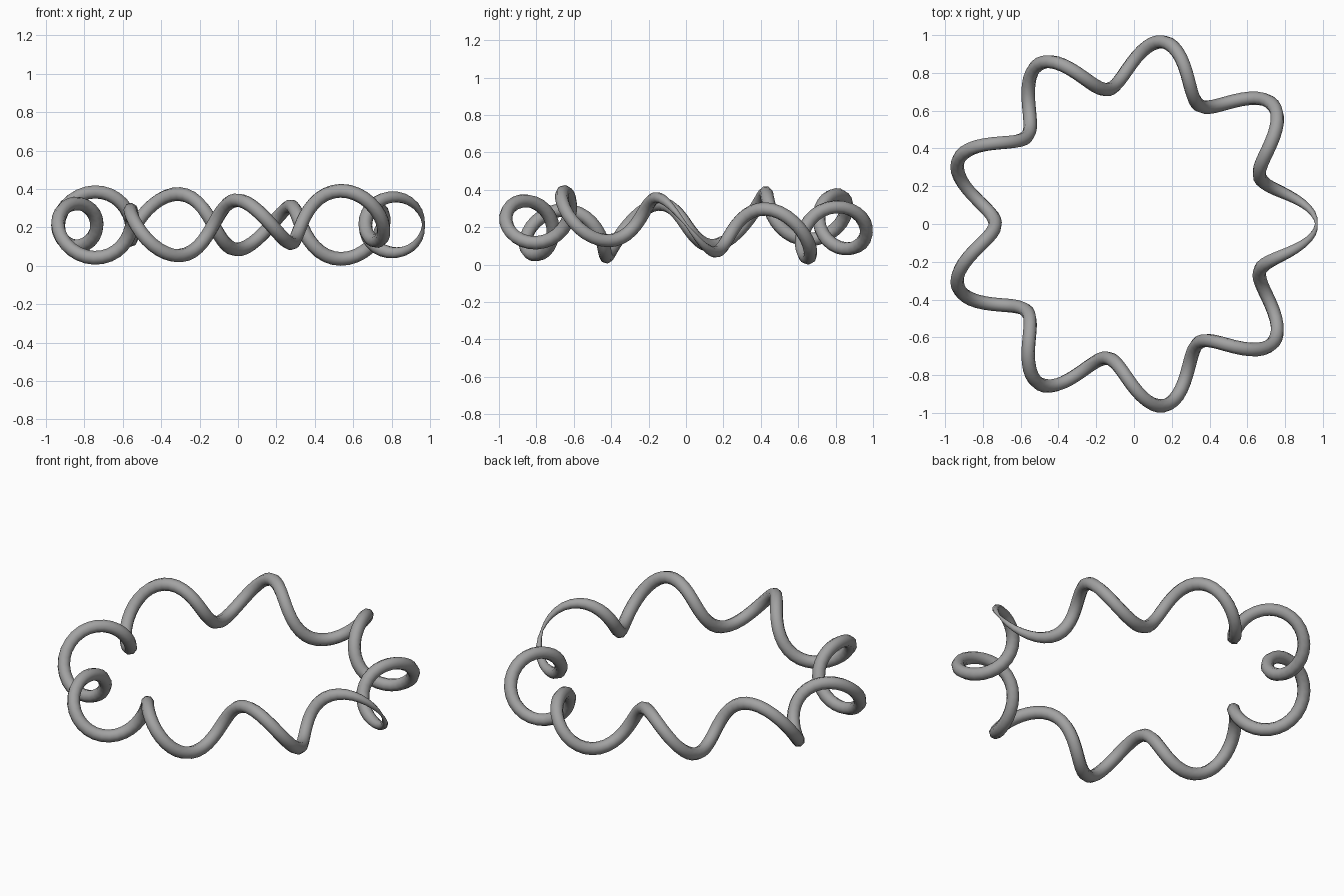
import bpy, math
from mathutils import Vector

if "Cube" in bpy.data.objects:
    bpy.data.objects.remove(bpy.data.objects["Cube"])

STEPS = 216          # points along the ring
COILS = 9            # turns of the coil around the ring
RING_R, COIL_R, SWAY, TUBE_R = 0.85, 0.128, 0.05, 0.036


def path_point(t):
    """Coil wound round a ring, with a gentle up and down sway."""
    r = RING_R + COIL_R * math.cos(COILS * t)
    z = -COIL_R * math.sin(COILS * t) - SWAY * math.sin(2 * t)
    return r * math.cos(t), r * math.sin(t), z


def thickness(t):
    """Full tube, pinched thin where the two ends meet at t = 0."""
    d = abs(math.degrees(math.atan2(math.sin(t), math.cos(t))))
    s = min(d / 18, 1)
    return 0.2 + 0.8 * math.sin(s * math.pi / 2)


# Coiled ring path with a round bevel
curve = bpy.data.curves.new("coiled_ring", "CURVE")
curve.dimensions = "3D"
curve.bevel_depth = TUBE_R
curve.bevel_resolution = 2
spline = curve.splines.new("POLY")
spline.points.add(STEPS - 1)
for i, p in enumerate(spline.points):
    t = 2 * math.pi * i / STEPS
    p.co = (*path_point(t), 1)
    p.radius = thickness(t)
spline.use_cyclic_u = True

ring = bpy.data.objects.new("coiled_ring", curve)
bpy.context.collection.objects.link(ring)
bpy.context.view_layer.objects.active = ring
ring.select_set(True)
bpy.ops.object.convert(target="MESH")
ring = bpy.context.object
bpy.ops.object.shade_smooth_by_angle(angle=math.radians(60))

# Centre on the origin and stand on the ground
lo = Vector([min(v.co[k] for v in ring.data.vertices) for k in range(3)])
hi = Vector([max(v.co[k] for v in ring.data.vertices) for k in range(3)])
shift = Vector((-(lo.x + hi.x) / 2, -(lo.y + hi.y) / 2, -lo.z))
for v in ring.data.vertices:
    v.co += shift

# Plain grey
grey = bpy.data.materials.new("grey")
grey.diffuse_color = (0.36, 0.36, 0.36, 1)
grey.use_nodes = True
grey.node_tree.nodes["Principled BSDF"].inputs["Base Color"].default_value = grey.diffuse_color
ring.data.materials.clear()
ring.data.materials.append(grey)
